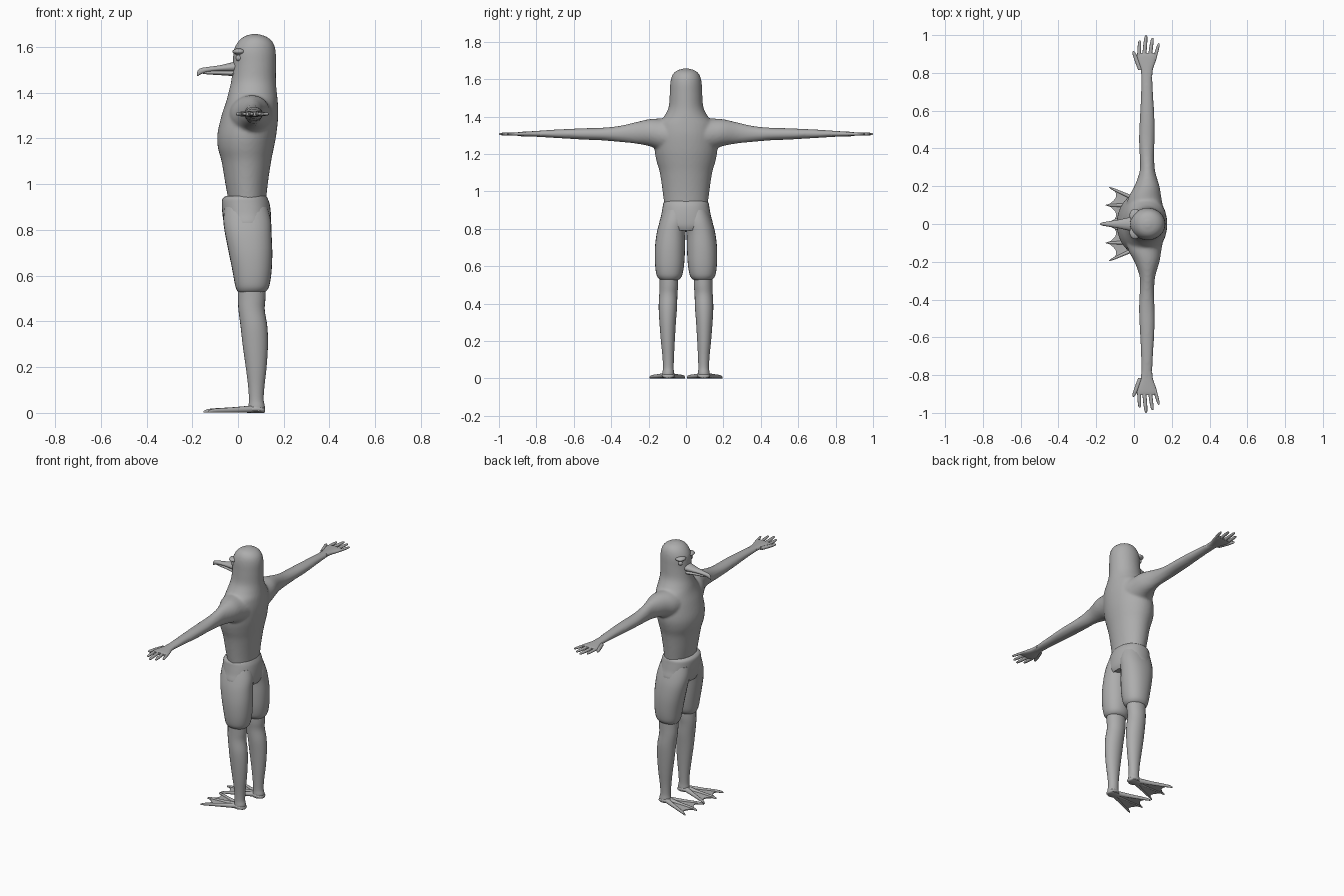
import bpy, bmesh, math

grey = bpy.data.materials.new("plain grey")
grey.diffuse_color = (0.42, 0.42, 0.42, 1)


def smooth_sections(secs, steps):
    """Catmull-Rom resampling of section rows."""
    out = []
    for i in range(len(secs) - 1):
        p0, p1 = secs[max(i - 1, 0)], secs[i]
        p2, p3 = secs[i + 1], secs[min(i + 2, len(secs) - 1)]
        for s in range(steps):
            t = s / steps
            out.append([0.5 * (2 * b + (c - a) * t + (2 * a - 5 * b + 4 * c - d) * t * t
                        + (3 * b - a - 3 * c + d) * t ** 3) for a, b, c, d in zip(p0, p1, p2, p3)])
    return out + [list(secs[-1])]


def loft(bm, axis, secs, n=24, steps=4, power=1.0):
    """Closed loft; each section is (t, a_min, a_max, b_min, b_max)."""
    rings = []
    for t, a0, a1, b0, b1 in smooth_sections(secs, steps):
        ring = []
        for k in range(n):
            ang = 2 * math.pi * k / n
            c, s = math.cos(ang), math.sin(ang)
            a = (a0 + a1) / 2 + (a1 - a0) / 2 * math.copysign(abs(c) ** power, c)
            b = (b0 + b1) / 2 + (b1 - b0) / 2 * math.copysign(abs(s) ** power, s)
            co = {'x': (t, a, b), 'y': (a, t, b), 'z': (a, b, t)}[axis]
            ring.append(bm.verts.new(co))
        rings.append(ring)
    for r, q in zip(rings, rings[1:]):
        for k in range(n):
            bm.faces.new((r[k], r[(k + 1) % n], q[(k + 1) % n], q[k]))
    bm.faces.new(rings[0])
    bm.faces.new(rings[-1])


def finish(bm, name, mirror=False, blend=0):
    bmesh.ops.recalc_face_normals(bm, faces=bm.faces)
    me = bpy.data.meshes.new(name)
    bm.to_mesh(me)
    bm.free()
    me.materials.append(grey)
    ob = bpy.data.objects.new(name, me)
    bpy.context.collection.objects.link(ob)
    bpy.ops.object.select_all(action='DESELECT')
    ob.select_set(True)
    bpy.context.view_layer.objects.active = ob
    bpy.ops.object.shade_smooth_by_angle(angle=math.radians(50))
    if mirror:
        m = ob.modifiers.new("mirror", 'MIRROR')
        m.use_axis = (False, True, False)
        m.use_mirror_merge = False
    if blend:
        r = ob.modifiers.new("blend", 'REMESH')
        r.mode = 'VOXEL'
        r.voxel_size = 0.008
        r.use_smooth_shade = True
        s = ob.modifiers.new("soften", 'SMOOTH')
        s.factor, s.iterations = 0.5, blend
    return ob


# Head, neck, chest and arms blended into one skin
bm = bmesh.new()
loft(bm, 'z', [
    (0.92, -.04, .122, -.115, .115), (1.0, -.055, .13, -.125, .125),
    (1.1, -.072, .145, -.14, .14), (1.16, -.088, .157, -.157, .157),
    (1.22, -.09, .168, -.168, .168), (1.3, -.072, .176, -.165, .165),
    (1.36, -.052, .174, -.15, .15), (1.4, -.042, .17, -.118, .118),
    (1.45, -.03, .166, -.093, .093), (1.52, -.022, .166, -.087, .087),
    (1.58, -.02, .165, -.084, .084), (1.62, -.002, .153, -.074, .074),
    (1.645, .025, .125, -.052, .052), (1.657, .06, .085, -.015, .015)], n=40)
arm = [
    (.06, -.05, .16, 1.2, 1.39), (.14, -.03, .145, 1.22, 1.39),
    (.2, .002, .135, 1.243, 1.386), (.28, .03, .112, 1.257, 1.368),
    (.36, .03, .107, 1.265, 1.35), (.45, .026, .109, 1.273, 1.341),
    (.55, .03, .109, 1.277, 1.338), (.7, .037, .101, 1.286, 1.331),
    (.8, .038, .096, 1.292, 1.324), (.83, .036, .1, 1.294, 1.322)]
for side in (1, -1):
    loft(bm, 'y', [(s[0] * side,) + s[1:] for s in arm])
finish(bm, "upper_body", blend=5)

# Hands: palm, four fingers and a thumb
bm = bmesh.new()
loft(bm, 'y', [(.78, .04, .096, 1.294, 1.324), (.82, .035, .1, 1.294, 1.322),
               (.86, .02, .114, 1.294, 1.32), (.89, .014, .122, 1.296, 1.318),
               (.905, .02, .116, 1.299, 1.315)], power=.85)
for x0, y0, x1, y1, r in [(.026, .875, .03, .972, .010), (.053, .88, .064, 1.0, .0105),
                          (.083, .88, .098, .986, .010), (.108, .87, .132, .957, .009),
                          (.034, .815, -.004, .915, .012)]:
    rows = []
    for t, k in [(0, 1), (.5, 1), (.85, .8), (.97, .5), (1, .12)]:
        x, y, w = x0 + (x1 - x0) * t, y0 + (y1 - y0) * t, r * k
        rows.append((y, x - w, x + w, 1.307 - w * .85, 1.307 + w * .85))
    loft(bm, 'y', rows, n=12, steps=2)
finish(bm, "hands", mirror=True)

# Shorts: hip section with rolled waistband, plus two legs
bm = bmesh.new()
loft(bm, 'z', [(.79, -.05, .135, -.10, .10), (.82, -.06, .144, -.142, .142),
               (.87, -.068, .144, -.133, .133), (.915, -.071, .138, -.125, .125),
               (.937, -.067, .13, -.121, .121), (.948, -.054, .124, -.113, .113)],
     n=36, power=.9)
finish(bm, "shorts_hips")
bm = bmesh.new()
loft(bm, 'z', [(.525, .005, .112, .045, .132), (.535, -.004, .126, .03, .147),
               (.56, -.013, .138, .018, .159), (.62, -.024, .147, .009, .166),
               (.7, -.04, .15, .005, .166), (.78, -.056, .147, .002, .156),
               (.84, -.064, .144, -.01, .14), (.9, -.06, .13, -.01, .12)],
     n=28, power=.92)
finish(bm, "shorts_legs", mirror=True)

# Bare legs
bm = bmesh.new()
loft(bm, 'z', [(.005, .045, .116, .062, .128), (.03, .046, .117, .064, .126),
               (.06, .048, .112, .066, .123), (.12, .044, .116, .064, .126),
               (.2, .034, .125, .06, .134), (.3, .02, .131, .054, .142),
               (.38, .011, .128, .048, .146), (.45, .002, .117, .046, .143),
               (.5, .0, .12, .042, .142), (.57, .0, .122, .042, .142)])
finish(bm, "legs", mirror=True)

# Webbed feet: three toes with a scalloped web between them
bm = bmesh.new()
tips = [(-.132, .194), (-.15, .1), (-.132, .006)]
for tx, ty in tips:
    rows = []
    for t, w, h in [(0, .022, .034), (.25, .016, .029), (.5, .011, .024),
                    (.8, .008, .02), (.93, .006, .016), (1, .001, .009)]:
        y = .097 + (ty - .097) * t
        rows.append((.085 + (tx - .085) * t, y - w, y + w, .001, h))
    loft(bm, 'x', rows, n=12, steps=2)
loft(bm, 'x', [(.04, .07, .122, 0, .03), (.08, .06, .13, 0, .035),
               (.11, .068, .122, 0, .026), (.119, .085, .105, .004, .018)], n=16)
for a, b in zip(tips, tips[1:]):
    edge = []
    for k in range(9):
        t = k / 8
        edge.append((a[0] + (b[0] - a[0]) * t + .035 * math.sin(math.pi * t) + .012,
                     a[1] + (b[1] - a[1]) * t))
    low = [bm.verts.new((x, y, .005)) for x, y in edge]
    top = [bm.verts.new((x, y, .011)) for x, y in edge]
    hl, ht = bm.verts.new((.07, .097, .005)), bm.verts.new((.07, .097, .022))
    for k in range(8):
        bm.faces.new((hl, low[k], low[k + 1]))
        bm.faces.new((ht, top[k], top[k + 1]))
        bm.faces.new((low[k], low[k + 1], top[k + 1], top[k]))
    bm.faces.new((hl, low[0], top[0], ht))
    bm.faces.new((hl, low[8], top[8], ht))
finish(bm, "webbed_feet", mirror=True)

# Beak: hooked upper half and shorter lower half
bm = bmesh.new()
loft(bm, 'x', [(.01, -.04, .04, 1.488, 1.543), (-.03, -.034, .034, 1.49, 1.532),
               (-.08, -.023, .023, 1.493, 1.52), (-.13, -.015, .015, 1.49, 1.513),
               (-.16, -.010, .010, 1.482, 1.508), (-.174, -.006, .006, 1.474, 1.5),
               (-.18, -.002, .002, 1.472, 1.486)], n=16)
finish(bm, "upper_beak")
bm = bmesh.new()
loft(bm, 'x', [(.01, -.036, .036, 1.466, 1.498), (-.03, -.03, .03, 1.473, 1.498),
               (-.08, -.02, .02, 1.477, 1.498), (-.13, -.012, .012, 1.48, 1.496),
               (-.158, -.004, .004, 1.484, 1.49)], n=16)
finish(bm, "lower_beak")


# Eyes under a small brow ridge
def ball(name, loc, scale):
    bm = bmesh.new()
    bmesh.ops.create_uvsphere(bm, u_segments=20, v_segments=12, radius=1)
    for v in bm.verts:
        v.co = [l + c * s for l, c, s in zip(loc, v.co, scale)]
    finish(bm, name, mirror=True)


ball("eyes", (.004, .052, 1.552), (.014, .014, .014))
ball("brows", (.006, .045, 1.58), (.03, .035, .014))
